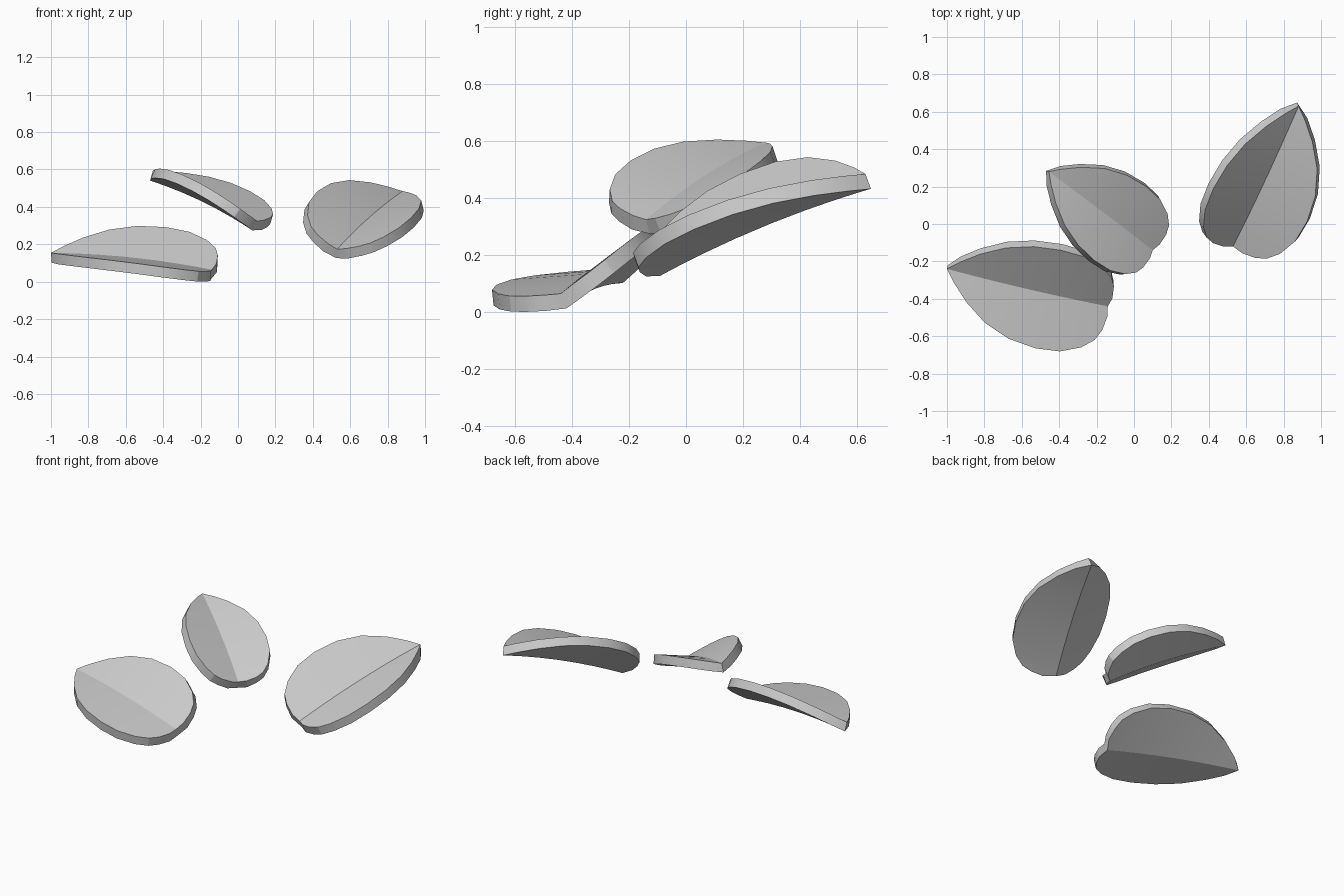
import bpy, bmesh
from math import radians, sin, cos
from mathutils import Vector, Matrix

if "Cube" in bpy.data.objects:
    bpy.data.objects.remove(bpy.data.objects["Cube"])

# Half outline of a leaf, base to tip: (along the rib, out from the rib), unit length
OUTLINE = [(0, 0), (-0.012, 0.065), (0.0, 0.15), (0.03, 0.215), (0.10, 0.275),
           (0.22, 0.325), (0.37, 0.338), (0.54, 0.318), (0.70, 0.26),
           (0.84, 0.165), (0.94, 0.07), (1, 0)]
THICKNESS = 0.056
ARCH = 0.022


def leaf(name, base, tip, roll, fold):
    """Folded leaf from base to tip; positive roll lifts its right-hand side."""
    base, tip = Vector(base), Vector(tip)
    length = (tip - base).length
    d = (tip - base).normalized()
    side = d.cross(Vector((0, 0, 1))).normalized()
    side = Matrix.Rotation(radians(-roll), 3, d) @ side
    up = side.cross(d)
    f = radians(fold)

    def point(u, w, sign):
        arch = ARCH * 4 * max(u, 0) * (1 - u)
        return (base + d * u * length + side * sign * w * cos(f) * length
                + up * (w * sin(f) * length + arch))

    bm = bmesh.new()
    n = len(OUTLINE)
    start, end = bm.verts.new(base), bm.verts.new(tip)
    # central rib
    rib = [start if u <= 0 else end if u >= 1 else bm.verts.new(point(u, 0, 1))
           for u, w in OUTLINE]
    # both halves of the blade
    for sign in (1, -1):
        rim = [start] + [bm.verts.new(point(u, w, sign)) for u, w in OUTLINE[1:-1]] + [end]
        for i in range(n - 1):
            loop = []
            for v in (rib[i], rim[i], rim[i + 1], rib[i + 1]):
                if v not in loop:
                    loop.append(v)
            if len(loop) > 2:
                bm.faces.new(loop if sign > 0 else loop[::-1])
    me = bpy.data.meshes.new(name)
    bm.normal_update()
    bm.to_mesh(me)
    bm.free()
    ob = bpy.data.objects.new(name, me)
    bpy.context.collection.objects.link(ob)
    # thickness below the blade
    mod = ob.modifiers.new("thickness", 'SOLIDIFY')
    mod.thickness = THICKNESS
    mod.offset = -1
    bpy.ops.object.select_all(action='DESELECT')
    bpy.context.view_layer.objects.active = ob
    ob.select_set(True)
    bpy.ops.object.modifier_apply(modifier=mod.name)
    bpy.ops.object.shade_smooth_by_angle(angle=radians(22))
    return ob


leaves = [
    leaf("left_leaf", (-0.14, -0.44, 0.08), (-1.0, -0.24, 0.17), 20, 16),
    leaf("middle_leaf", (0.10, -0.14, 0.34), (-0.455, 0.28, 0.61), -6, 16),
    leaf("right_leaf", (0.53, -0.12, 0.19), (0.88, 0.63, 0.50), -16, 23),
]

# rest the lowest point on the ground
low = min(v.co.z for ob in leaves for v in ob.data.vertices)
for ob in leaves:
    ob.data.transform(Matrix.Translation((0, 0, -low)))
